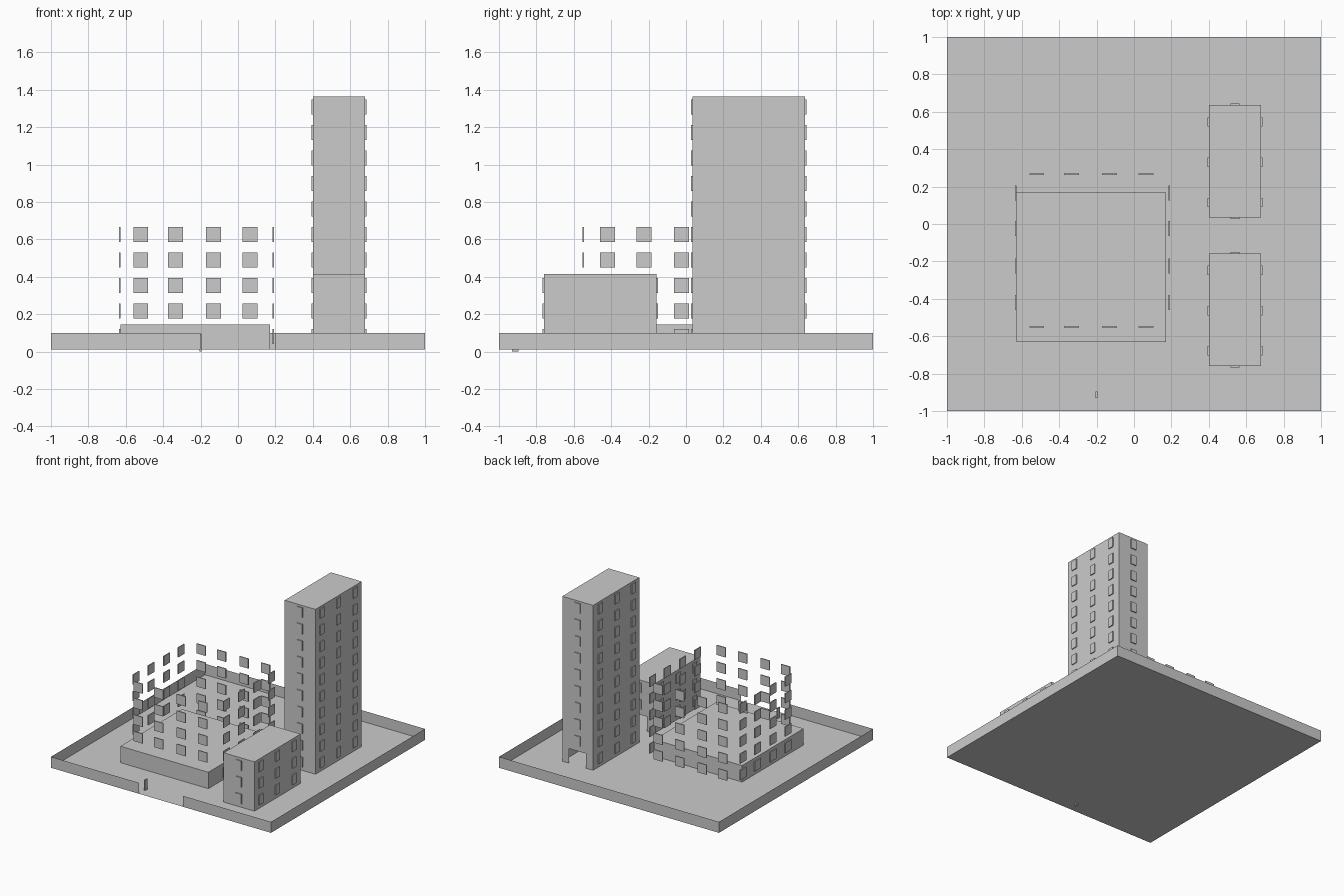
import bpy, bmesh

if "Cube" in bpy.data.objects:
    bpy.data.objects.remove(bpy.data.objects["Cube"])

PITCH = 0.1365   # storey height
PANE_H = 0.08    # window height
T = 0.008        # window thickness
GROUND = 0.01


def make(name, faces):
    bm = bmesh.new()
    for f in faces:
        bm.faces.new([bm.verts.new(p) for p in f])
    bmesh.ops.remove_doubles(bm, verts=bm.verts, dist=1e-5)
    bmesh.ops.recalc_face_normals(bm, faces=bm.faces)
    me = bpy.data.meshes.new(name)
    bm.to_mesh(me)
    bm.free()
    ob = bpy.data.objects.new(name, me)
    bpy.context.collection.objects.link(ob)
    return ob


def boxes(name, items):
    # one object made of several (x0, x1, y0, y1, z0, z1) boxes
    bm = bmesh.new()
    for x0, x1, y0, y1, z0, z1 in items:
        vs = bmesh.ops.create_cube(bm, size=1)['verts']
        for v in vs:
            v.co = (x1 if v.co.x > 0 else x0,
                    y1 if v.co.y > 0 else y0,
                    z1 if v.co.z > 0 else z0)
    me = bpy.data.meshes.new(name)
    bm.to_mesh(me)
    bm.free()
    ob = bpy.data.objects.new(name, me)
    bpy.context.collection.objects.link(ob)
    return ob


def windows(name, xs, ys, x_sides, y_sides, width, rows, skip=None):
    items = []
    h, t = width / 2, T / 2
    for r in range(rows):
        z = 0.04 + r * PITCH
        for yc in y_sides:
            if r == 0 and yc == skip:
                continue
            items += [(x - h, x + h, yc - t, yc + t, z, z + PANE_H) for x in xs]
        for xc in x_sides:
            items += [(xc - t, xc + t, y - h, y + h, z, z + PANE_H) for y in ys]
    boxes(name, items)


# Ground sheet and thin perimeter wall with a gate opening
G, W = GROUND, 0.1
make("ground", [[(-1, -1, G), (1, -1, G), (1, 1, G), (-1, 1, G)]])


def sheet(a, b):
    return [(*a, G), (*b, G), (*b, W), (*a, W)]


path = [(0.2, -1), (1, -1), (1, 1), (-1, 1), (-1, -1), (-0.2, -1)]
make("perimeter_wall", [sheet(a, b) for a, b in zip(path, path[1:])])
boxes("gate_post", [(-0.205, -0.195, -0.93, -0.895, 0.0, 0.095)])


# Apartment block: open-bottomed shell with a doorway in the back face
def block(name, y0, top, rows):
    x0, x1, y1 = 0.4, 0.68, y0 + 0.6
    d0, d1, dz = 0.465, 0.62, 0.13
    shell = [
        [(x0, y0, top), (x1, y0, top), (x1, y1, top), (x0, y1, top)],
        [(x0, y0, G), (x1, y0, G), (x1, y0, top), (x0, y0, top)],
        [(x0, y0, G), (x0, y1, G), (x0, y1, top), (x0, y0, top)],
        [(x1, y0, G), (x1, y1, G), (x1, y1, top), (x1, y0, top)],
        [(x0, y1, G), (d0, y1, G), (d0, y1, dz), (d1, y1, dz),
         (d1, y1, G), (x1, y1, G), (x1, y1, top), (x0, y1, top)],
    ]
    make(name, shell)
    back = y1 + T / 2
    windows(name + "_windows", [0.54], [y0 + 0.08, y0 + 0.295, y0 + 0.51],
            [x0 - T / 2, x1 + T / 2], [y0 - T / 2, back], 0.05, rows, skip=back)


block("tall_block", 0.035, 1.365, 10)
block("low_block", -0.758, 0.415, 3)

# Low podium with a floating grid of window panes
boxes("podium", [(-0.628, 0.172, -0.63, 0.168, G, 0.145)])
windows("podium_windows", [-0.52, -0.335, -0.13, 0.065],
        [-0.42, -0.225, -0.025, 0.165],
        [-0.633, 0.188], [-0.55, 0.265], 0.08, 5)
